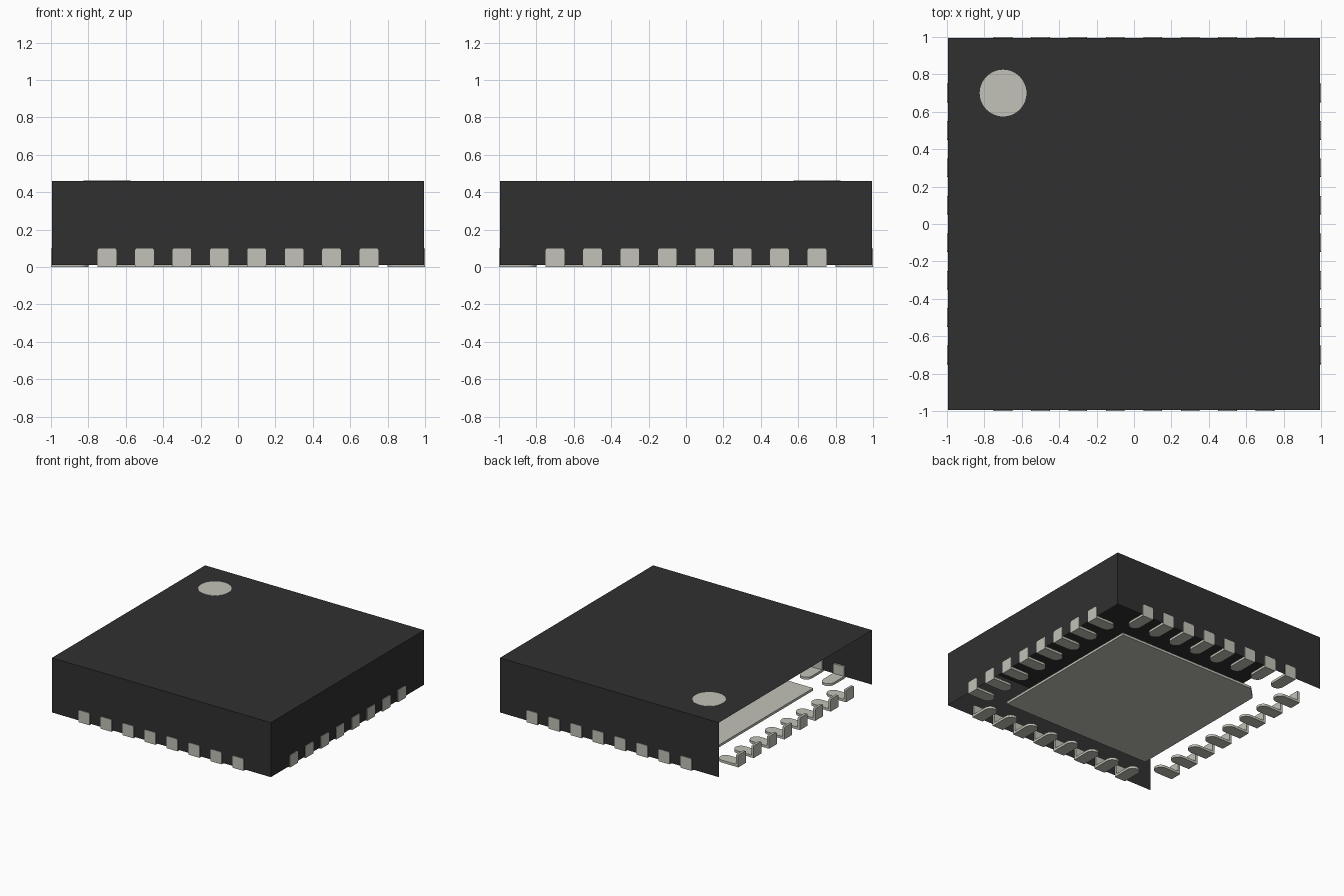
import bpy, bmesh, math
from mathutils import Matrix, Vector

if "Cube" in bpy.data.objects:
    bpy.data.objects.remove(bpy.data.objects["Cube"], do_unlink=True)


def material(name, rgb):
    m = bpy.data.materials.new(name)
    m.use_nodes = True
    color = (*rgb, 1.0)
    m.diffuse_color = color
    bsdf = next(n for n in m.node_tree.nodes if n.type == 'BSDF_PRINCIPLED')
    bsdf.inputs["Base Color"].default_value = color
    bsdf.inputs["Roughness"].default_value = 0.6
    return m


DARK = material("dark body", (0.03, 0.03, 0.03))
METAL = material("light grey metal", (0.54, 0.54, 0.48))

HALF = 0.995     # half width of the body
BOTTOM = 0.012   # lower edge of the body
TOP = 0.46       # upper face of the body
THICK = 0.02     # sheet metal thickness


def finish(name, bm, mat):
    mesh = bpy.data.meshes.new(name)
    bm.to_mesh(mesh)
    bm.free()
    mesh.materials.append(mat)
    obj = bpy.data.objects.new(name, mesh)
    bpy.context.collection.objects.link(obj)
    return obj


def prism(bm, outline, direction):
    """Extrude a flat outline along a direction into a closed solid."""
    face = bm.faces.new([bm.verts.new(p) for p in outline])
    made = bmesh.ops.extrude_face_region(bm, geom=[face], use_keep_orig=True)
    verts = [g for g in made["geom"] if isinstance(g, bmesh.types.BMVert)]
    bmesh.ops.translate(bm, verts=verts, vec=Vector(direction))


# Body: a thin shell, open underneath and on the -x side
bm = bmesh.new()
size = Matrix.Diagonal((2 * HALF, 2 * HALF, TOP - BOTTOM, 1))
bmesh.ops.create_cube(bm, size=1,
                      matrix=Matrix.Translation((0, 0, (TOP + BOTTOM) / 2)) @ size)
bm.normal_update()
openings = [f for f in bm.faces if f.normal.z < -0.5 or f.normal.x < -0.5]
bmesh.ops.delete(bm, geom=openings, context='FACES')
finish("body_shell", bm, DARK)

# Round corner mark on the top
bm = bmesh.new()
bmesh.ops.create_cone(bm, cap_ends=True, segments=48, radius1=0.125, radius2=0.125,
                      depth=0.004, matrix=Matrix.Translation((-0.7, 0.7, TOP)))
finish("corner_mark", bm, METAL)

# Central pad with one cut corner
bm = bmesh.new()
p, c = 0.68, 0.1
prism(bm, [(-p, -p, 0), (p, -p, 0), (p, p, 0), (-p + c, p, 0), (-p, p - c, 0)],
      (0, 0, THICK))
bmesh.ops.recalc_face_normals(bm, faces=bm.faces)
finish("central_pad", bm, METAL)


def add_lead(bm, x):
    """L-shaped contact: flat foot with a round inner end, and an upright plate."""
    w, r = 0.05, 0.01
    foot = [(x - w, -1, 0), (x + w, -1, 0)]
    for i in range(13):
        a = math.pi * i / 12
        foot.append((x + w * math.cos(a), -0.85 + w * math.sin(a), 0))
    prism(bm, foot, (0, 0, THICK))
    plate = []
    for cx, cz, start in ((w - r, 0.1 - r, 0), (r - w, 0.1 - r, 90),
                          (r - w, r, 180), (w - r, r, 270)):
        for step in (0, 45, 90):
            a = math.radians(start + step)
            plate.append((x + cx + r * math.cos(a), -1, cz + r * math.sin(a)))
    prism(bm, plate, (0, THICK, 0))


# One row of eight leads on each side
for k, side in enumerate(("front", "left", "back", "right")):
    bm = bmesh.new()
    for i in range(8):
        add_lead(bm, -0.7 + 0.2 * i)
    bmesh.ops.rotate(bm, verts=bm.verts, cent=(0, 0, 0),
                     matrix=Matrix.Rotation(k * math.pi / 2, 3, 'Z'))
    bmesh.ops.recalc_face_normals(bm, faces=bm.faces)
    finish(side + "_leads", bm, METAL)
